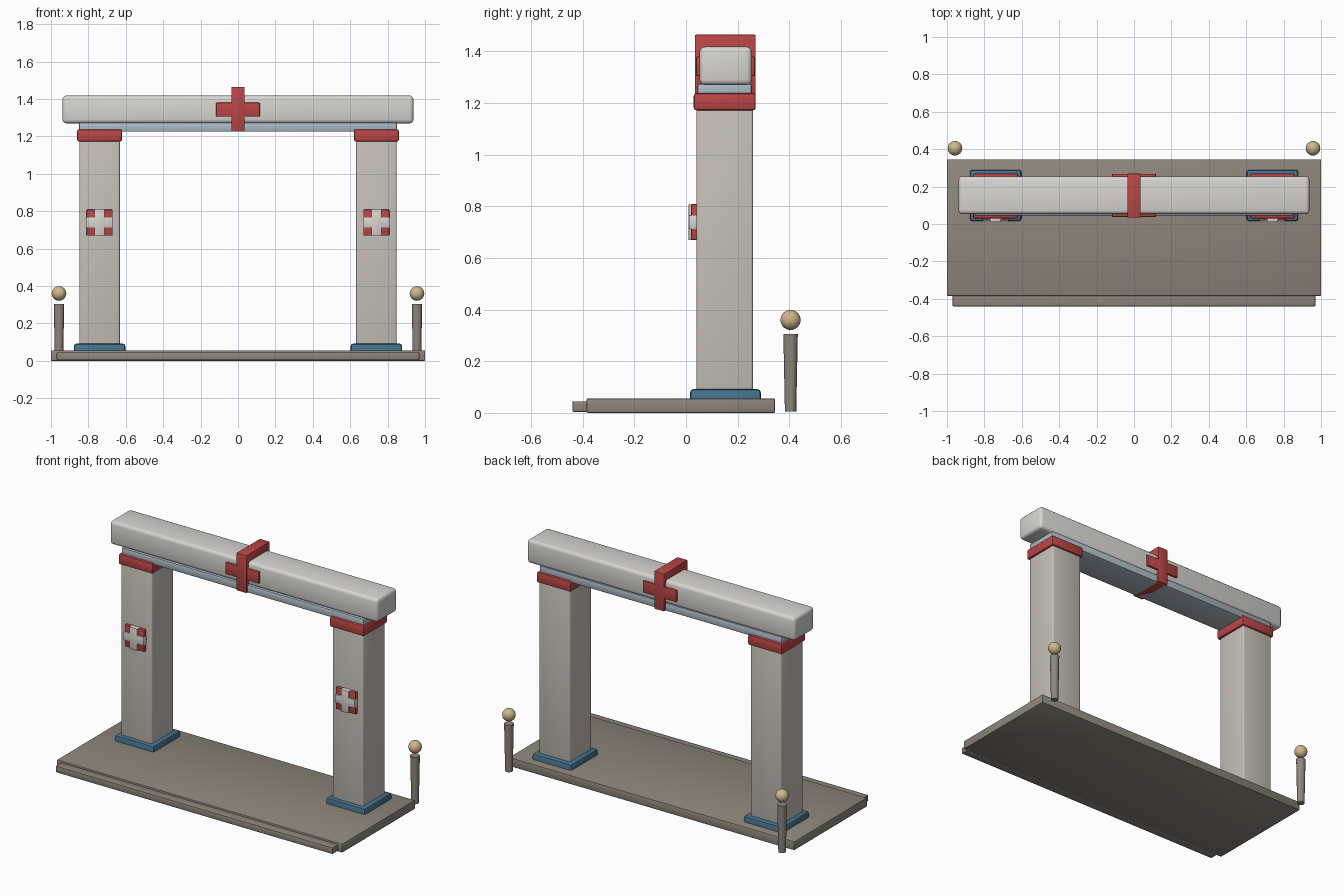
import bpy, math

if "Cube" in bpy.data.objects:
    bpy.data.objects.remove(bpy.data.objects["Cube"])


def material(name, rgb):
    m = bpy.data.materials.new(name)
    m.diffuse_color = (*rgb, 1)
    m.use_nodes = True
    m.node_tree.nodes["Principled BSDF"].inputs["Base Color"].default_value = m.diffuse_color
    return m


STONE = material("warm_stone", (0.56, 0.53, 0.48))
PALE = material("pale_stone", (0.68, 0.67, 0.64))
PAVING = material("paving", (0.27, 0.24, 0.20))
RED = material("red", (0.50, 0.06, 0.06))
BLUE = material("blue", (0.06, 0.17, 0.27))
STEEL = material("steel_blue", (0.42, 0.50, 0.57))
BRASS = material("brass", (0.62, 0.48, 0.27))


def smooth(ob):
    bpy.ops.object.select_all(action='DESELECT')
    ob.select_set(True)
    bpy.context.view_layer.objects.active = ob
    bpy.ops.object.shade_smooth_by_angle(angle=math.radians(35))


def box(name, x, y, z, mat, bevel=0.006, segments=2):
    """Rounded box from (min, max) ranges on each axis."""
    bpy.ops.mesh.primitive_cube_add(size=1, location=[sum(r) / 2 for r in (x, y, z)])
    ob = bpy.context.object
    ob.name = name
    ob.scale = [r[1] - r[0] for r in (x, y, z)]
    bpy.ops.object.transform_apply(location=False, rotation=False, scale=True)
    ob.data.materials.append(mat)
    mod = ob.modifiers.new("rounding", 'BEVEL')
    mod.width, mod.segments = bevel, segments
    bpy.ops.object.modifier_apply(modifier=mod.name)
    smooth(ob)
    return ob


def around(c, half):
    return (c - half, c + half)


# Platform and front step
box("platform", (-1, 1), (-0.385, 0.345), (0, 0.056), PAVING, 0.005)
box("front_step", (-0.97, 0.97), (-0.44, -0.375), (0.004, 0.045), PAVING, 0.005)

for side, label in ((-1, "left"), (1, "right")):
    # Pillar with foot and cap
    cx = side * 0.74
    box(label + "_pillar_foot", around(cx, 0.138), (0.015, 0.290), (0.003, 0.092), BLUE, 0.014)
    box(label + "_pillar", around(cx, 0.108), (0.040, 0.260), (0.006, 1.18), STONE, 0.010, 3)
    box(label + "_pillar_cap", around(cx, 0.120), (0.030, 0.270), (1.172, 1.238), RED, 0.010)

    # Square plaque with a raised cross on the pillar front
    box(label + "_plaque", around(cx, 0.069), (0.020, 0.050), (0.670, 0.808), RED, 0.003)
    box(label + "_plaque_cross_upright", around(cx, 0.027), (0.010, 0.045), (0.669, 0.809), PALE, 0.003)
    box(label + "_plaque_cross_arm", around(cx, 0.070), (0.011, 0.045), (0.712, 0.766), PALE, 0.003)

    # Bollard post, wider at the top, with a ball above it
    bx = side * 0.957
    bpy.ops.mesh.primitive_cone_add(vertices=24, radius1=0.022, radius2=0.028, depth=0.3,
                                    location=(bx, 0.405, 0.155))
    post = bpy.context.object
    post.name = label + "_bollard_post"
    post.data.materials.append(PAVING)
    smooth(post)
    bpy.ops.mesh.primitive_uv_sphere_add(segments=24, ring_count=14, radius=0.039,
                                         location=(bx, 0.405, 0.36))
    ball = bpy.context.object
    ball.name = label + "_bollard_ball"
    ball.data.materials.append(BRASS)
    smooth(ball)

# Lintel strip and main beam
box("lintel_strip", (-0.85, 0.85), (0.045, 0.255), (1.225, 1.275), STEEL, 0.008)
box("main_beam", (-0.938, 0.938), (0.053, 0.255), (1.27, 1.418), PALE, 0.020, 3)

# Large cross running through the beam
box("beam_cross_upright", around(0, 0.036), (0.034, 0.270), (1.225, 1.465), RED, 0.006)
box("beam_cross_arm", around(0, 0.118), (0.038, 0.268), (1.305, 1.380), RED, 0.006)
